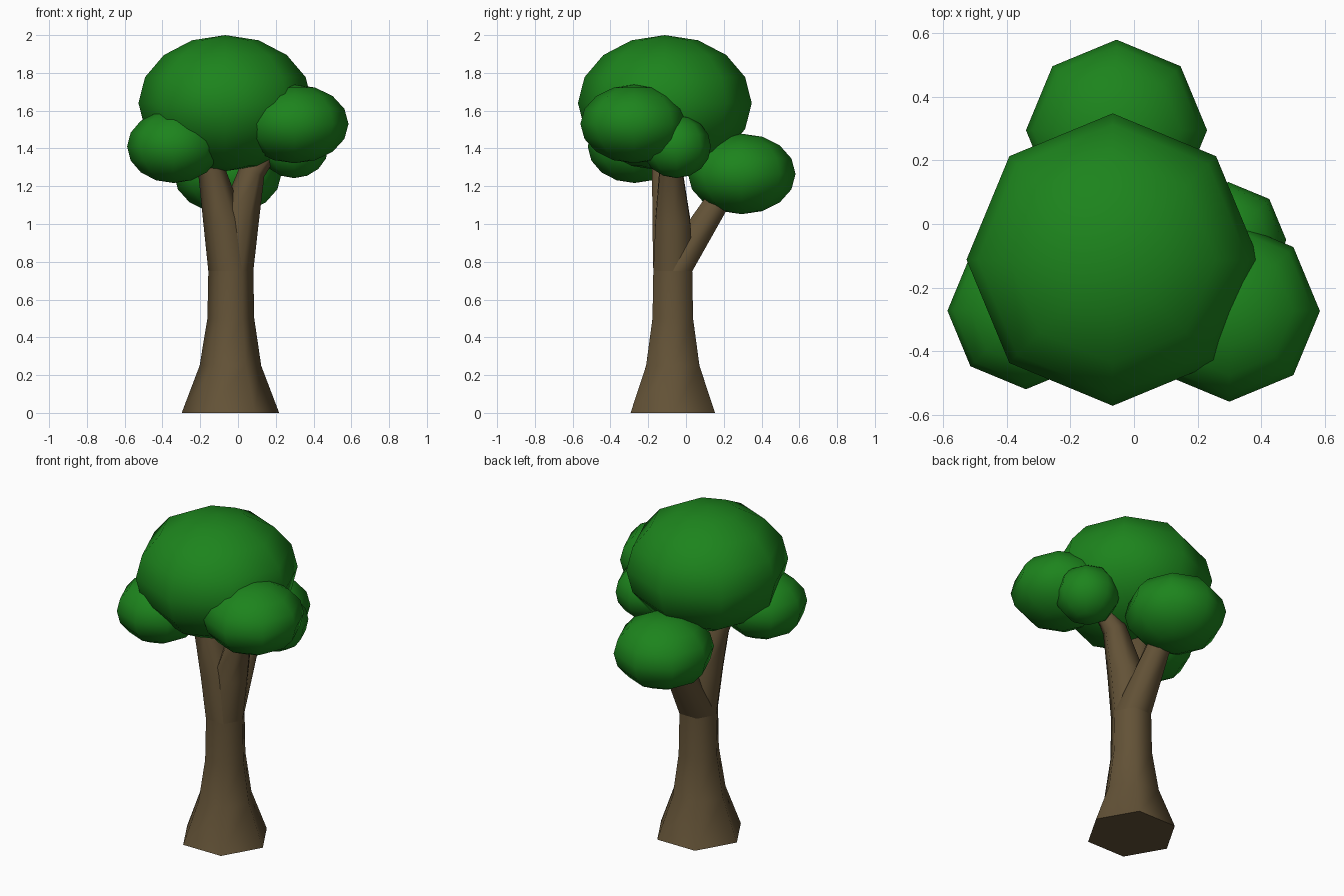
import bpy, bmesh, math
from mathutils import Vector, Matrix

if "Cube" in bpy.data.objects:
    bpy.data.objects.remove(bpy.data.objects["Cube"])


def material(name, color):
    m = bpy.data.materials.new(name)
    m.diffuse_color = color
    m.use_nodes = True
    m.node_tree.nodes["Principled BSDF"].inputs["Base Color"].default_value = m.diffuse_color
    return m


BARK = material("bark", (0.125, 0.085, 0.038, 1))
LEAF = material("leaf", (0.012, 0.23, 0.012, 1))


def add_object(name, bm, mat):
    bmesh.ops.recalc_face_normals(bm, faces=bm.faces[:])
    for f in bm.faces:
        f.smooth = len(f.verts) < 6  # end caps stay flat
    me = bpy.data.meshes.new(name)
    bm.to_mesh(me)
    bm.free()
    me.materials.append(mat)
    ob = bpy.data.objects.new(name, me)
    bpy.context.collection.objects.link(ob)
    return ob


def limb(name, path, sides=6):
    """Tapered tube along (x, y, z, radius) points; the first ring is level."""
    bm = bmesh.new()
    pts = [Vector(p[:3]) for p in path]
    rings = []
    for i, p in enumerate(pts):
        t = Vector((0, 0, 1))
        if i:
            t = (pts[min(i + 1, len(pts) - 1)] - pts[i - 1]).normalized()
        v = t.cross(Vector((1, 0, 0))).normalized()
        u = v.cross(t)
        r = path[i][3]
        rings.append([bm.verts.new(p + r * (u * math.cos(a) + v * math.sin(a)))
                      for a in (math.tau * k / sides for k in range(sides))])
    for a, b in zip(rings, rings[1:]):
        for k in range(sides):
            n = (k + 1) % sides
            bm.faces.new((a[k], a[n], b[n], b[k]))
    bm.faces.new(rings[0])
    bm.faces.new(rings[-1])
    return add_object(name, bm, BARK)


def foliage(name, center, radius, height):
    """Squashed eight-sided ball of leaves."""
    bm = bmesh.new()
    bmesh.ops.create_uvsphere(
        bm, u_segments=8, v_segments=8, radius=1,
        matrix=Matrix.Translation(center) @ Matrix.Diagonal((radius, radius, height, 1)))
    return add_object(name, bm, LEAF)


# Trunk with flared foot, and three branches rising from its top
limb("trunk", [(-.04, -.07, 0, .258), (-.04, -.07, .25, .163),
               (-.038, -.07, .5, .124), (-.038, -.07, .75, .119)])
FORK = (-.038, -.07, .75, .119)
limb("left_branch", [FORK, (-.078, -.085, 1.02, .107),
                     (-.14, -.115, 1.28, .073), (-.21, -.16, 1.42, .05)])
limb("right_branch", [FORK, (.005, -.07, 1.02, .106),
                      (.075, -.08, 1.28, .07), (.18, -.08, 1.41, .05)])
limb("back_branch", [FORK, (-.045, .155, 1.1, .076), (-.05, .25, 1.24, .055)])

# Leaf clumps
foliage("crown", (-.067, -.112, 1.64), .46, .36)
foliage("back_foliage", (-.055, .295, 1.265), .285, .213)
foliage("front_right_foliage", (.3, -.274, 1.53), .285, .208)
foliage("left_foliage", (-.34, -.273, 1.41), .247, .193)
foliage("right_foliage", (.297, -.05, 1.41), .182, .167)
